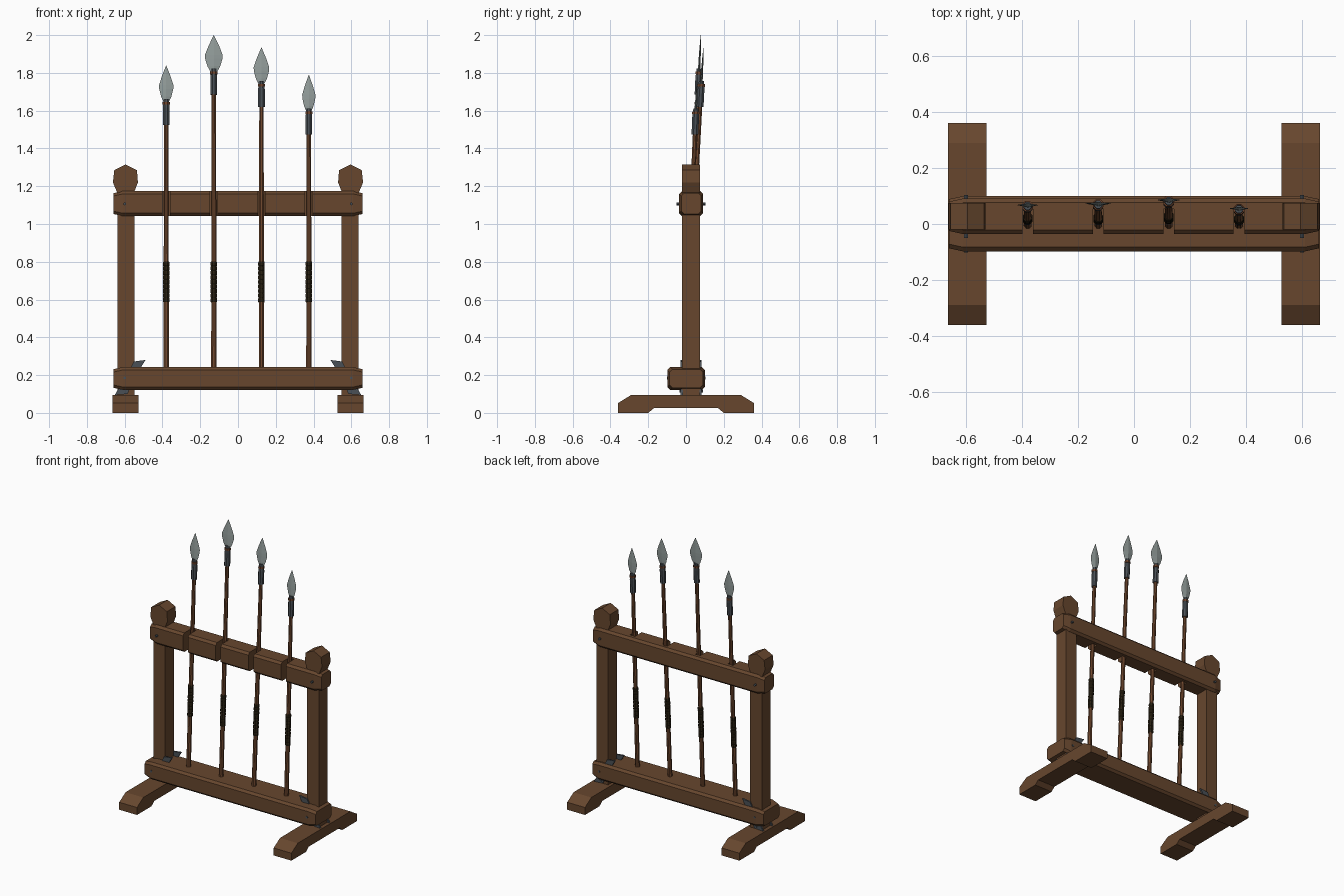
import bpy, bmesh, math
from mathutils import Vector, Matrix

if "Cube" in bpy.data.objects:
    bpy.data.objects.remove(bpy.data.objects["Cube"])


def mat(name, r, g, b):
    m = bpy.data.materials.new(name)
    m.diffuse_color = (r, g, b, 1)
    m.use_nodes = True
    m.node_tree.nodes["Principled BSDF"].inputs["Base Color"].default_value = m.diffuse_color
    return m


WOOD = mat("dark wood", 0.135, 0.062, 0.027)
SHAFT = mat("shaft wood", 0.165, 0.066, 0.028)
IRON = mat("dark iron", 0.068, 0.080, 0.092)
STEEL = mat("blade steel", 0.29, 0.335, 0.325)
LEATHER = mat("dark leather", 0.022, 0.015, 0.006)
COPPER = mat("copper band", 0.16, 0.058, 0.026)


def loft(name, rings, material, matrix=None):
    """Skin a list of equal-sized vertex rings and cap both ends."""
    bm = bmesh.new()
    vr = [[bm.verts.new(p) for p in ring] for ring in rings]
    n = len(vr[0])
    for a, b in zip(vr, vr[1:]):
        for i in range(n):
            j = (i + 1) % n
            bm.faces.new((a[i], a[j], b[j], b[i]))
    bm.faces.new(vr[0][::-1])
    bm.faces.new(vr[-1])
    bmesh.ops.recalc_face_normals(bm, faces=bm.faces)
    me = bpy.data.meshes.new(name)
    bm.to_mesh(me)
    bm.free()
    me.materials.append(material)
    ob = bpy.data.objects.new(name, me)
    bpy.context.collection.objects.link(ob)
    if matrix:
        ob.matrix_world = matrix
    return ob


def lathe(name, profile, material, sides=8, matrix=None):
    """Round part along z from (radius, z) pairs."""
    rings = [[(r * math.cos(2 * math.pi * (i + .5) / sides),
               r * math.sin(2 * math.pi * (i + .5) / sides), z)
              for i in range(sides)] for r, z in profile]
    return loft(name, rings, material, matrix)


def prism_x(name, yz, x0, x1, material):
    return loft(name, [[(x, y, z) for y, z in yz] for x in (x0, x1)], material)


def prism_y(name, xz, y0, y1, material):
    return loft(name, [[(x, y, z) for x, z in xz] for y in (y0, y1)], material)


def rail(name, y0, y1, z0, z1, c=0.015):
    """Chamfered beam whose ends taper in."""
    cy, cz = (y0 + y1) / 2, (z0 + z1) / 2
    rings = []
    for x, inset in ((-.66, .011), (-.61, 0), (.61, 0), (.66, .011)):
        h, v = (y1 - y0) / 2 - inset, (z1 - z0) / 2 - inset
        pts = [(h, v - c), (h - c, v), (c - h, v), (-h, v - c),
               (-h, c - v), (c - h, -v), (h - c, -v), (h, c - v)]
        rings.append([(x, cy + a, cz + b) for a, b in pts])
    return loft(name, rings, WOOD)


# Feet, posts, finials and iron fittings on both sides
foot = [(-.36, 0), (-.36, .052), (-.29, .095), (.29, .095), (.36, .052), (.36, 0),
        (.20, 0), (.17, .025), (-.17, .025), (-.20, 0)]
finial = [(.553, 1.16), (.530, 1.22), (.535, 1.285), (.595, 1.315),
          (.655, 1.285), (.662, 1.22), (.637, 1.16)]
brace = [(.652, .095), (.585, .10), (.545, .19), (.490, .28), (.552, .272),
         (.566, .245), (.632, .13)]
for s, side in ((-1, "left"), (1, "right")):
    prism_x(side + "_foot", foot, s * .527, s * .664, WOOD)
    prism_y(side + "_post", [(s * x, z) for x, z in
            ((.548, .09), (.637, .09), (.637, 1.165), (.548, 1.165))], -.02, .075, WOOD)
    prism_y(side + "_finial", [(s * x, z) for x, z in finial], -.02, .075, WOOD)
    for y, face in ((-.022, "front"), (.077, "back")):
        prism_y(f"{side}_{face}_brace", [(s * x, z) for x, z in brace],
                y - .006, y + .006, IRON)
    # through pegs in the top rail, bottom rail and braces
    for z, y0, y1 in ((1.107, -.05, .103), (.185, -.101, .104), (.115, -.034, .089)):
        m = Matrix.Translation((s * .60, 0, z)) @ Matrix.Rotation(-math.pi / 2, 4, 'X')
        lathe(side + "_peg", [(.008, y0), (.008, y1)], IRON, 6, m)

# Rails
rail("bottom_rail", -.098, .1, .122, .242)
top = rail("top_rail", -.036, .091, 1.042, 1.174)

# Spears: x, tip y, tip z, blade half width
SPEARS = [(-.38, .073, 1.84, .038), (-.128, .078, 2.0, .047),
          (.124, .092, 1.935, .041), (.375, .060, 1.79, .035)]
for k, (x, ty, tz, bw) in enumerate(SPEARS, 1):
    # notch in the front of the top rail
    cut = prism_y(f"notch_cutter_{k}", [(x - .019, 1.0), (x + .019, 1.0),
                  (x + .019, 1.25), (x - .019, 1.25)], -.1, .054, WOOD)
    cut.hide_render = True
    cut.hide_viewport = True
    mod = top.modifiers.new(f"notch_{k}", 'BOOLEAN')
    mod.operation = 'DIFFERENCE'
    mod.solver = 'EXACT'
    mod.object = cut

    base = Vector((x, -.004, .2))
    d = Vector((x, ty, tz)) - base
    L = d.length
    M = Matrix.Translation(base) @ Matrix.Rotation(-math.atan2(d.y, d.z), 4, 'X')
    lathe(f"shaft_{k}", [(.015, 0), (.014, L * .5), (.012, L - .25)], SHAFT, 8, M)
    # ribbed leather grip
    grip = []
    for i in range(9):
        z = .386 + i * .024
        grip += [(.0165, z), (.0185, z + .004), (.0185, z + .019), (.0165, z + .023)]
    lathe(f"grip_{k}", grip, LEATHER, 8, M)
    # iron socket with a copper band
    lathe(f"socket_{k}", [(.0195, L - .316), (.0195, L - .225), (.017, L - .205),
                          (.015, L - .178)], IRON, 8, M)
    lathe(f"band_{k}", [(.0205, L - .208), (.0205, L - .194)], COPPER, 8, M)
    # flat leaf blade with a slim ridge
    stations = ((-.192, .4, .006), (-.165, .72, .006), (-.125, .98, .0055),
                (-.105, 1, .005), (-.055, .58, .003), (0, .01, .0003))
    loft(f"blade_{k}", [[(bw * w, 0, L + z), (0, t, L + z), (-bw * w, 0, L + z), (0, -t, L + z)]
                        for z, w, t in stations], STEEL, M)
